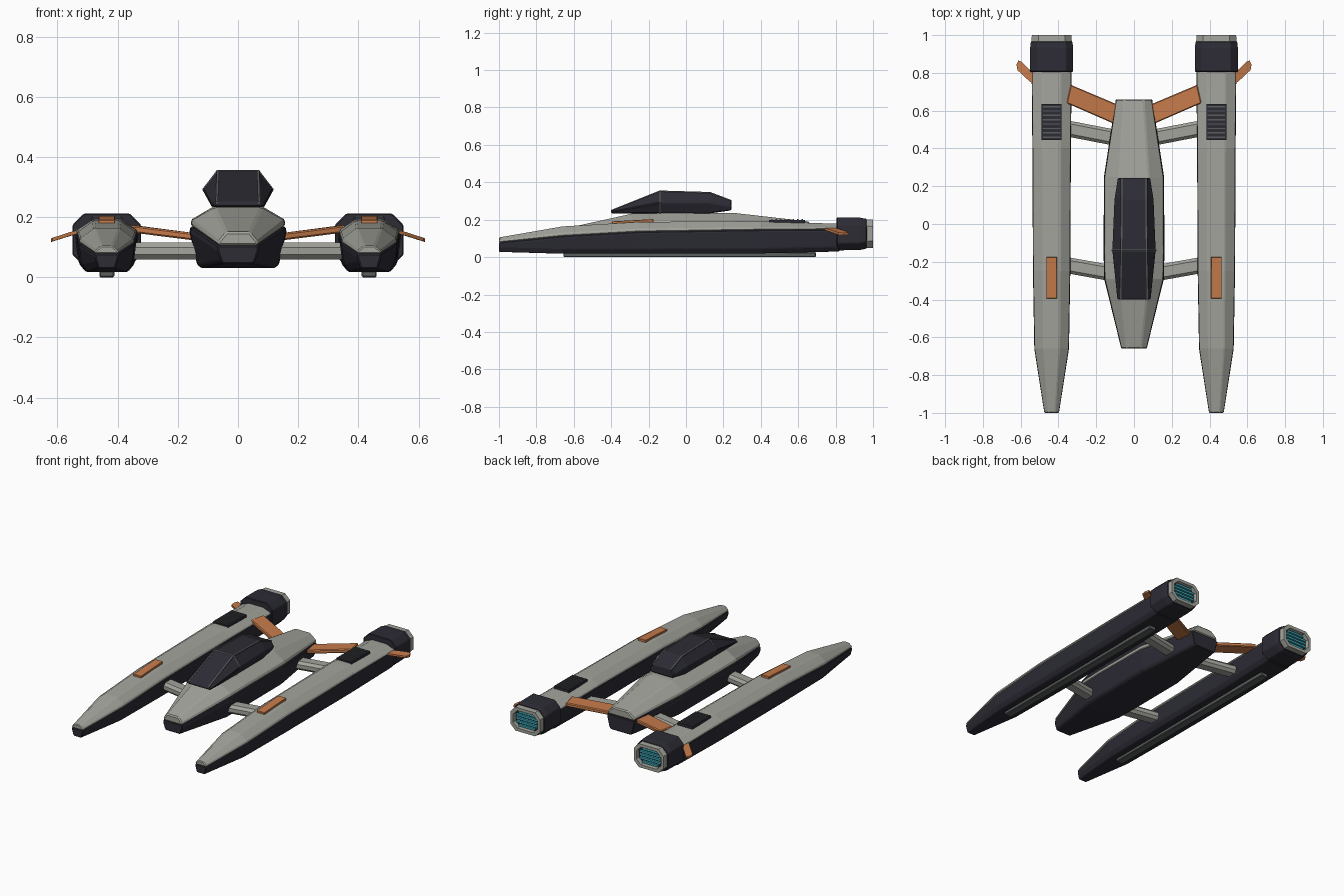
import bpy, bmesh, math
from mathutils import Vector

if "Cube" in bpy.data.objects:
    bpy.data.objects.remove(bpy.data.objects["Cube"])


def mat(name, rgb):
    m = bpy.data.materials.new(name)
    m.diffuse_color = (*rgb, 1)
    m.use_nodes = True
    m.node_tree.nodes["Principled BSDF"].inputs["Base Color"].default_value = m.diffuse_color
    return m


GREY = mat("warm grey hull", (0.37, 0.37, 0.335))
DARK = mat("dark navy", (0.026, 0.025, 0.036))
ORANGE = mat("burnt orange", (0.57, 0.2, 0.07))
TRIM = mat("dark green grey", (0.10, 0.115, 0.11))
TEAL = mat("teal glow", (0.05, 0.42, 0.52))
PX = 0.436  # pod centre


def finish(name, bm, material, bevel=0.0):
    bmesh.ops.recalc_face_normals(bm, faces=bm.faces)
    me = bpy.data.meshes.new(name)
    bm.to_mesh(me)
    bm.free()
    me.materials.append(material)
    ob = bpy.data.objects.new(name, me)
    bpy.context.collection.objects.link(ob)
    if bevel:
        b = ob.modifiers.new("bevel", 'BEVEL')
        b.width, b.segments, b.limit_method = bevel, 1, 'ANGLE'
        b.angle_limit = math.radians(25)
    return ob


def loft(name, rings, material, bevel=0.0, closed_loop=False):
    """Skin a list of equal point rings; cap the ends or join last to first."""
    bm = bmesh.new()
    vs = [[bm.verts.new(p) for p in r] for r in rings]
    n = len(vs[0])
    pairs = list(zip(vs, vs[1:])) + ([(vs[-1], vs[0])] if closed_loop else [])
    for a, b in pairs:
        for i in range(n):
            j = (i + 1) % n
            bm.faces.new((a[i], a[j], b[j], b[i]))
    if not closed_loop:
        bm.faces.new(vs[0])
        bm.faces.new(vs[-1])
    return finish(name, bm, material, bevel)


def sym(half, y, cx=0):
    """Mirror a half section [(x, z)...] running top to bottom."""
    return ([Vector((cx + x, y, z)) for x, z in half] +
            [Vector((cx - x, y, z)) for x, z in reversed(half)])


def box(name, cx, cy, cz, sx, sy, sz, material, bevel=0.0, pitch=0.0):
    rings = []
    for dy in (-sy / 2, sy / 2):
        z = cz + dy * math.tan(pitch)
        rings.append(sym([(sx / 2, z + sz / 2), (sx / 2, z - sz / 2)], cy + dy, cx))
    return loft(name, rings, material, bevel)


def slab(name, outline, t, material, bevel=0.0):
    """Plate from a 3D outline, thickness t in z."""
    rings = [[Vector(p) + Vector((0, 0, d)) for p in outline] for d in (-t / 2, t / 2)]
    return loft(name, rings, material, bevel)


def octagon(y, cx, hw, z0, z1, c):
    return sym([(hw - c, z1), (hw, z1 - c), (hw, z0 + c), (hw - c, z0)], y, cx)


# Central hull stations: y, half width, top, shoulder, seam, bottom
HULL = [(-0.66, 0.066, 0.150, 0.118, 0.105, 0.045), (-0.29, 0.155, 0.232, 0.188, 0.165, 0.03),
        (-0.15, 0.158, 0.237, 0.19, 0.168, 0.03), (0.25, 0.156, 0.237, 0.19, 0.165, 0.03),
        (0.66, 0.094, 0.19, 0.155, 0.14, 0.045)]
loft("hull_upper", [sym([(w * 0.42 + 0.012, t), (w, sh), (w * 0.98, se)], y)
                    for y, w, t, sh, se, b in HULL], GREY, 0.008)
loft("hull_lower", [sym([(w * 1.0, se), (w * 1.02, se - 0.018), (w * 0.86, b + 0.012),
                         (w * 0.76, b)], y) for y, w, t, sh, se, b in HULL], DARK, 0.004)

# Canopy: y, bottom half, mid half, top half, bottom z, mid z, top z
CAN = [(-0.40, 0.078, 0.092, 0.072, 0.234, 0.242, 0.25),
       (-0.14, 0.085, 0.117, 0.068, 0.234, 0.292, 0.354),
       (0.13, 0.085, 0.105, 0.066, 0.234, 0.29, 0.346),
       (0.243, 0.075, 0.088, 0.066, 0.25, 0.272, 0.303)]
loft("canopy", [sym([(c, zt), (b, zm), (a, zb)], y)
                for y, a, b, c, zb, zm, zt in CAN], DARK, 0.005)
# Canopy frame ribs
for s in (-1, 1):
    rings = []
    for y, a, b, c, zb, zm, zt in CAN:
        rings.append([Vector((s * c * 0.98 + dx, y, zt + dz - 0.001))
                      for dx, dz in ((-0.004, -0.004), (0.004, -0.004), (0.004, 0.003), (-0.004, 0.003))])
    loft("canopy_rib", rings, TRIM)
y, a, b, c, zb, zm, zt = CAN[1]
loft("canopy_cross_rib", [sym([(c + e, zt + e), (b + e, zm), (a + e, zb)], y + d)
                          for d, e in ((-0.005, -0.001), (0, 0.002), (0.005, 0.001))], TRIM)

# Pod stations: y, half width, top, shoulder, seam, bottom
POD = [(-1.0, 0.038, 0.105, 0.088, 0.078, 0.028), (-0.66, 0.09, 0.164, 0.128, 0.112, 0.018),
       (-0.25, 0.097, 0.188, 0.15, 0.135, 0.018), (0.4, 0.1, 0.192, 0.157, 0.145, 0.02),
       (0.82, 0.104, 0.178, 0.157, 0.148, 0.03)]

for s in (-1, 1):
    cx = s * PX
    side = "right" if s > 0 else "left"
    loft(side + "_pod_upper", [sym([(w * 0.46, t), (w, sh), (w, se)], y, cx)
                               for y, w, t, sh, se, b in POD], GREY, 0.006)
    loft(side + "_pod_lower", [sym([(w, se), (w * 1.02, se - 0.012), (w * 0.92, b + 0.025),
                                    (w * 0.72, b)], y, cx)
                               for y, w, t, sh, se, b in POD], DARK, 0.004)
    # Skid rail underneath
    box(side + "_skid", cx, 0.02, 0.013, 0.05, 1.35, 0.026, TRIM, 0.004)
    # Orange marker plate and rear vent on the pod top
    box(side + "_marker", cx, -0.285, 0.188, 0.056, 0.22, 0.018, ORANGE, 0.002, 0.055)
    box(side + "_vent", cx, 0.54, 0.191, 0.106, 0.19, 0.016, DARK)
    for k in range(8):
        box(side + "_vent_slat", cx, 0.46 + k * 0.023, 0.2, 0.094, 0.007, 0.007, TRIM)

    # Engine block with hollow nozzle
    loft(side + "_engine", [octagon(0.805, cx, 0.114, 0.036, 0.212, 0.038),
                            octagon(0.93, cx, 0.114, 0.038, 0.211, 0.038),
                            octagon(0.967, cx, 0.11, 0.046, 0.204, 0.038)], DARK, 0.004)
    loft(side + "_nozzle", [octagon(0.96, cx, 0.107, 0.048, 0.202, 0.036),
                            octagon(1.0, cx, 0.105, 0.05, 0.2, 0.036),
                            octagon(1.0, cx, 0.086, 0.069, 0.181, 0.03),
                            octagon(0.96, cx, 0.084, 0.071, 0.179, 0.03)], GREY, 0, True)
    loft(side + "_exhaust_back", [octagon(0.964, cx, 0.09, 0.065, 0.185, 0.03),
                                  octagon(0.974, cx, 0.09, 0.065, 0.185, 0.03)], DARK)
    for k in range(5):
        w = 0.11 if k in (0, 4) else 0.15
        box(side + "_glow_bar", cx, 0.98, 0.083 + k * 0.021, w, 0.014, 0.012, TEAL)

    # Grey cross beams, chamfered section
    for y_in, y_out, nm in ((-0.255, -0.222, "front"), (0.465, 0.503, "rear")):
        rings = []
        for x, yc in ((0.08, y_in - 0.012), (0.4, y_out + 0.012)):
            rings.append([Vector((s * x, yc + dy, 0.087 + dz)) for dy, dz in
                          ((-0.043, 0.012), (-0.027, 0.028), (0.027, 0.028), (0.043, 0.012),
                           (0.043, -0.012), (0.027, -0.028), (-0.027, -0.028), (-0.043, -0.012))])
        loft(f"{side}_{nm}_beam", rings, GREY)

    # Orange arm between hull and pod
    slab(side + "_arm", [(s * 0.07, 0.515, 0.125), (s * 0.357, 0.64, 0.161),
                         (s * 0.335, 0.737, 0.16), (s * 0.07, 0.625, 0.125)], 0.024, ORANGE, 0.005)
    # Swept outer fin
    slab(side + "_fin", [(s * 0.50, 0.715, 0.158), (s * 0.555, 0.757, 0.145), (s * 0.617, 0.815, 0.125),
                         (s * 0.622, 0.845, 0.123), (s * 0.612, 0.866, 0.126), (s * 0.597, 0.86, 0.131),
                         (s * 0.545, 0.81, 0.147), (s * 0.50, 0.795, 0.158)], 0.012, ORANGE)
